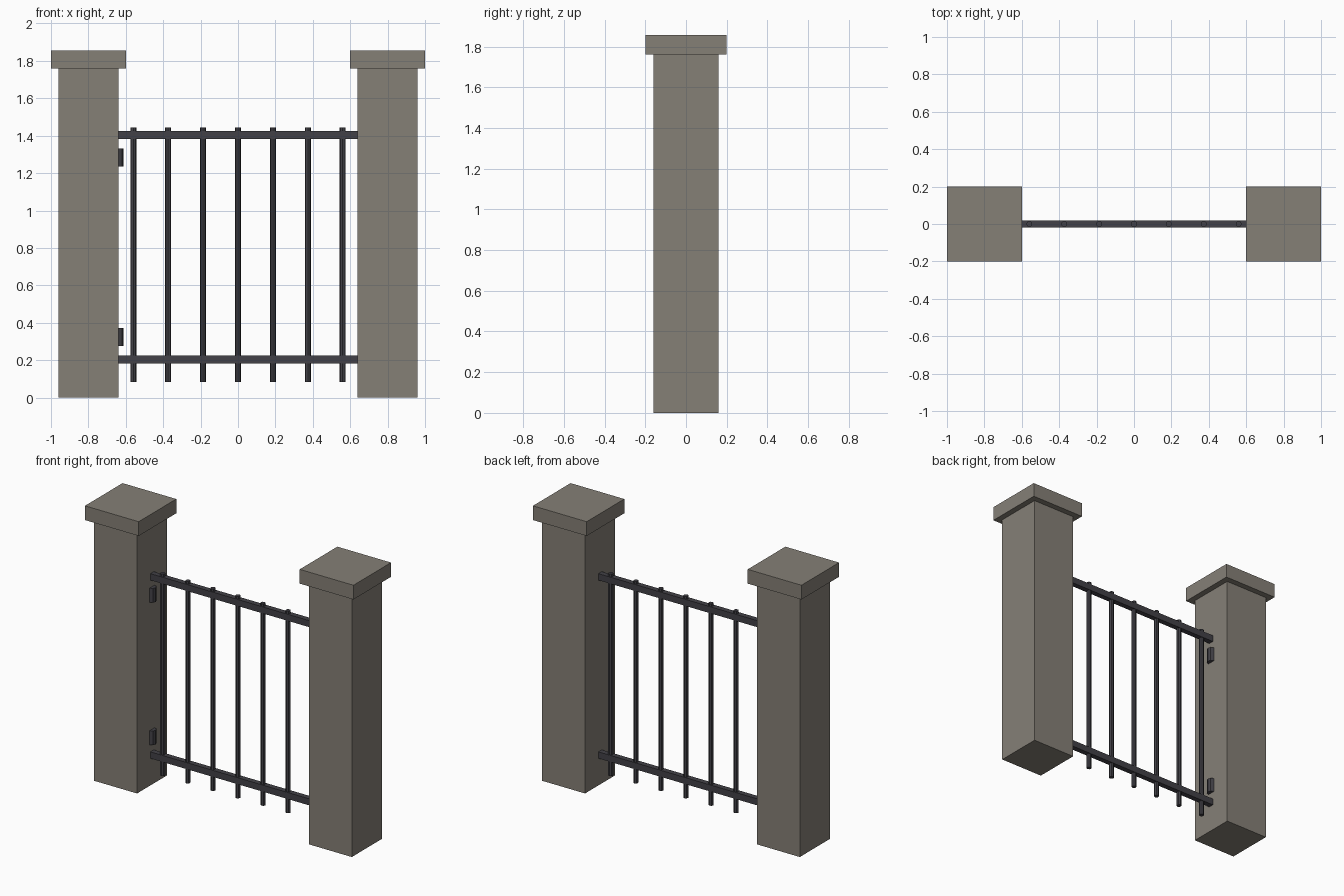
import bpy

cube = bpy.data.objects.get("Cube")
if cube:
    bpy.data.objects.remove(cube, do_unlink=True)


def make_material(name, rgb):
    mat = bpy.data.materials.new(name)
    mat.use_nodes = True
    mat.diffuse_color = (*rgb, 1)
    mat.node_tree.nodes["Principled BSDF"].inputs["Base Color"].default_value = (*rgb, 1)
    return mat


stone = make_material("warm grey stone", (0.235, 0.215, 0.183))
iron = make_material("dark iron", (0.055, 0.053, 0.063))


def finish(name, mat):
    obj = bpy.context.object
    obj.name = name
    obj.data.materials.append(mat)
    return obj


def box(name, mat, x, width, depth, bottom, top):
    bpy.ops.mesh.primitive_cube_add(size=1, location=(x, 0, (bottom + top) / 2))
    bpy.context.object.scale = (width, depth, top - bottom)
    bpy.ops.object.transform_apply(location=False, rotation=False, scale=True)
    return finish(name, mat)


def rod(name, mat, x, radius, bottom, top):
    bpy.ops.mesh.primitive_cylinder_add(
        vertices=8, radius=radius, depth=top - bottom,
        location=(x, 0, (bottom + top) / 2))
    return finish(name, mat)


# Stone pillars with overhanging caps
PILLAR_X = 0.8
for side, sign in (("right", -1), ("left", 1)):
    box(f"{side}_pillar", stone, sign * PILLAR_X, 0.32, 0.32, 0, 1.76)
    box(f"{side}_pillar_cap", stone, sign * PILLAR_X, 0.4, 0.4, 1.76, 1.856)

# Horizontal rails spanning between the pillars
for name, z in (("lower_rail", 0.204), ("upper_rail", 1.404)):
    box(name, iron, 0, 1.28, 0.036, z - 0.022, z + 0.022)

# Evenly spaced upright bars
BARS = 7
for i in range(BARS):
    x = -0.56 + 1.12 * i / (BARS - 1)
    rod(f"upright_bar_{i + 1}", iron, x, 0.016, 0.084, 1.444)

# Hinge barrels half sunk into the right pillar
for name, z in (("lower_hinge", 0.324), ("upper_hinge", 1.284)):
    rod(name, iron, -0.64, 0.027, z - 0.048, z + 0.048)
